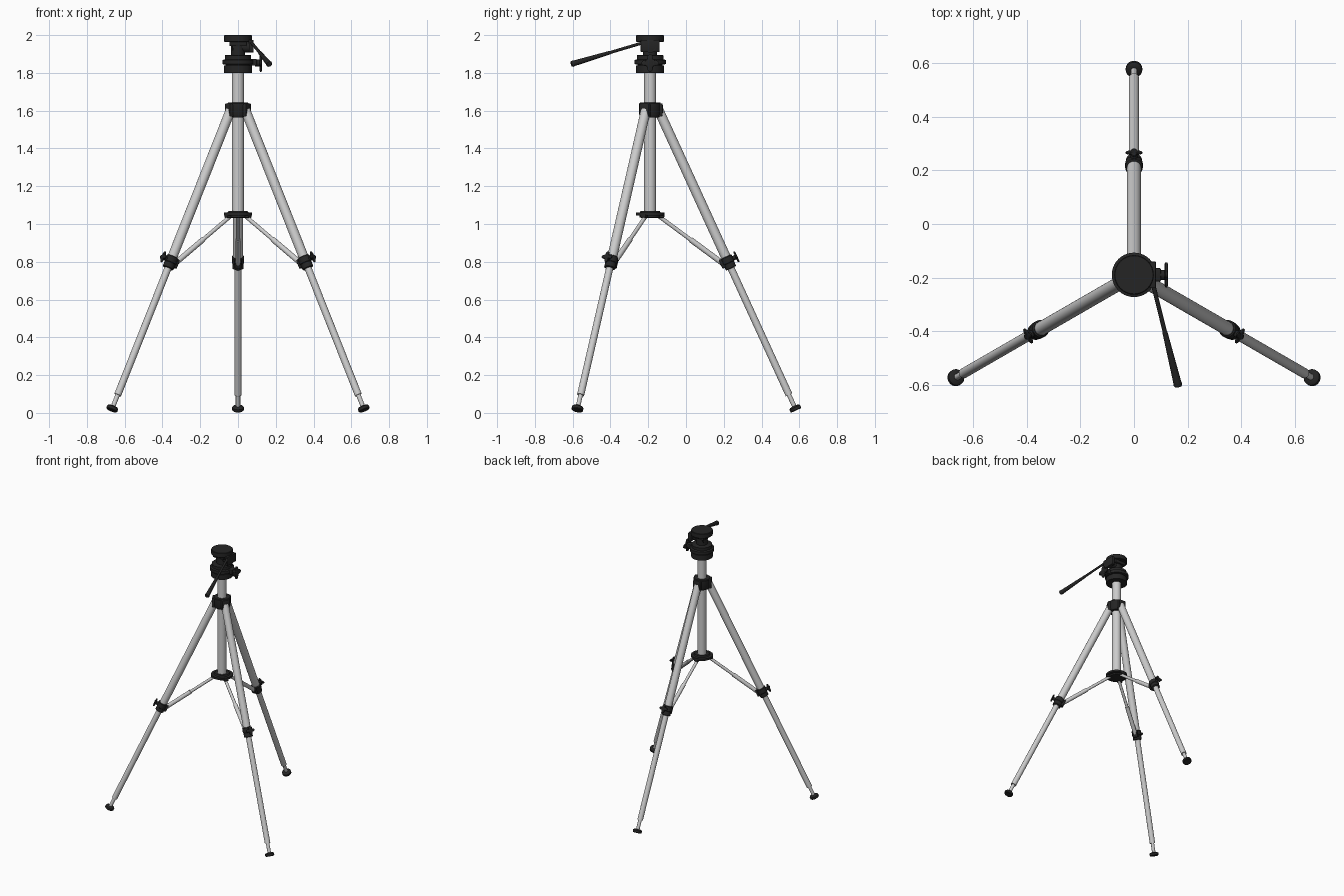
import bpy, bmesh, math
from mathutils import Vector, Matrix

if "Cube" in bpy.data.objects:
    bpy.data.objects.remove(bpy.data.objects["Cube"])

CY = -0.19                      # column axis position in y
black = bpy.data.materials.new("black_plastic")
black.diffuse_color = (0.018, 0.018, 0.018, 1)
black.use_nodes = True
black.node_tree.nodes["Principled BSDF"].inputs["Base Color"].default_value = black.diffuse_color


def frame(p, d):
    """Matrix at p whose local z runs along d."""
    return Matrix.Translation(p) @ Vector(d).to_track_quat('Z', 'Y').to_matrix().to_4x4()


def finish(name, bm, m, mat):
    bmesh.ops.recalc_face_normals(bm, faces=bm.faces)
    me = bpy.data.meshes.new(name)
    bm.to_mesh(me)
    bm.free()
    ob = bpy.data.objects.new(name, me)
    bpy.context.collection.objects.link(ob)
    ob.matrix_world = m
    if mat:
        me.materials.append(mat)
    bpy.ops.object.select_all(action='DESELECT')
    bpy.context.view_layer.objects.active = ob
    ob.select_set(True)
    bpy.ops.object.shade_smooth_by_angle(angle=math.radians(35))
    return ob


def lathe(name, profile, m, mat=black, n=32, lobes=0, depth=0.0):
    """Spin (radius, height) points about local z; lobes make a fluted knob."""
    bm = bmesh.new()
    rings = []
    for r, z in profile:
        ring = []
        for i in range(n):
            a = 2 * math.pi * i / n
            k = r * (1 + depth * (math.cos(lobes * a) - 1) / 2)
            ring.append(bm.verts.new((k * math.cos(a), k * math.sin(a), z)))
        rings.append(ring)
    for a, b in zip(rings, rings[1:]):
        for i in range(n):
            bm.faces.new((a[i], a[(i + 1) % n], b[(i + 1) % n], b[i]))
    bm.faces.new(rings[0])
    bm.faces.new(rings[-1])
    return finish(name, bm, m, mat)


def rod(name, p, q, r0, r1=None, mat=None, n=24):
    p, q = Vector(p), Vector(q)
    return lathe(name, [(r0, 0), (r1 or r0, (q - p).length)], frame(p, q - p), mat, n)


def box(name, size, m, bevel=0.004, mat=black):
    bm = bmesh.new()
    bmesh.ops.create_cube(bm, size=1, matrix=Matrix.Diagonal((*size, 1)))
    bmesh.ops.bevel(bm, geom=bm.edges[:], offset=bevel, segments=2, affect='EDGES', profile=0.5)
    return finish(name, bm, m, mat)


def knob(name, p, d, shaft, r, t, lobes):
    """Shaft with a lobed grip at its end."""
    p, d = Vector(p), Vector(d).normalized()
    rod(name + "_shaft", p, p + d * shaft, r * 0.4, mat=black)
    lathe(name + "_grip", [(r * .85, 0), (r, t * .25), (r, t * .75), (r * .8, t)],
          frame(p + d * (shaft - t * .3), d), black, 60, lobes, 0.45)


axis = Matrix.Translation((0, CY, 0))

# Centre column and top collar
rod("centre_column", (0, CY, 1.05), (0, CY, 1.81), 0.032, n=32)
lathe("leg_collar", [(.05, 1.565), (.058, 1.58), (.058, 1.637), (.054, 1.642)], axis)

# Spreader hub
lathe("spreader_hub", [(.045, 1.033), (.055, 1.035), (.055, 1.045), (.075, 1.046),
                       (.075, 1.060), (.055, 1.061), (.05, 1.07)], axis)

# Legs, each in a plane through the column
for i, deg in enumerate((90, 210, 330)):
    a = math.radians(deg)
    rad = Vector((math.cos(a), math.sin(a), 0))
    tan = Vector((-math.sin(a), math.cos(a), 0))
    up = Vector((0, 0, 1))

    def P(r, z):
        return Vector((0, CY, 0)) + rad * r + up * z

    def L(z):                   # point on the leg axis at height z
        return P(0.770 - 0.458 * (z - 0.02), z)

    along = (L(1) - L(0)).normalized()
    out = tan.cross(along)
    if out.dot(rad) < 0:
        out = -out
    basis = Matrix((tan, out, along)).transposed().to_4x4()
    s = "_%d" % (i + 1)
    rod("upper_leg" + s, L(0.79), L(1.60), 0.026)
    rod("lower_leg" + s, L(0.095), L(0.82), 0.019)
    rod("leg_tip" + s, L(0.03), L(0.11), 0.012)
    lathe("foot" + s, [(.027, 0), (.031, .004), (.031, .018), (.026, .023), (.014, .026)],
          frame(L(0.013), along))
    # Socket joining leg to collar
    box("leg_socket" + s, (0.06, 0.05, 0.072), Matrix.Translation(P(0.042, 1.603)) @
        Matrix((tan, rad, up)).transposed().to_4x4(), 0.008)
    # Clamp, strut lug and locking knob
    lathe("leg_clamp" + s, [(.025, 0), (.030, .003), (.030, .03), (.033, .033),
                            (.033, .064), (.028, .068)], frame(L(0.765), along))
    box("strut_lug" + s, (0.036, 0.03, 0.05), Matrix.Translation(L(0.803) - out * 0.027) @ basis)
    knob("leg_knob" + s, L(0.805) + out * 0.025, out, 0.024, 0.031, 0.011, 4)
    # Telescoping strut
    p, q = P(0.045, 1.042), L(0.805) - out * 0.03
    rod("strut_inner" + s, p, p.lerp(q, 0.6), 0.0105, n=16)
    rod("strut_outer" + s, p.lerp(q, 0.5), q, 0.0145, n=16)
    box("hub_lug" + s, (0.034, 0.04, 0.02), Matrix.Translation(P(0.055, 1.043)) @
        Matrix((tan, rad, up)).transposed().to_4x4())

# Pan head base
lathe("pan_base", [(.074, 1.800), (.074, 1.838), (.066, 1.840), (.066, 1.845), (.083, 1.846),
                   (.083, 1.868), (.070, 1.872), (.070, 1.893), (.064, 1.896)], axis, n=40)
box("pan_lock_block", (0.06, 0.05, 0.036), Matrix.Translation((0.07, CY, 1.856)))
knob("pan_knob", (0.09, CY, 1.852), (1, 0, 0), 0.028, 0.047, 0.014, 4)

# Tilt yoke and pivot
lathe("tilt_neck", [(.037, 1.89), (.037, 1.952)], axis)
rod("tilt_barrel", (-0.03, CY, 1.937), (0.082, CY, 1.937), 0.03, mat=black, n=32)
box("tilt_bracket", (0.024, 0.1, 0.064), Matrix.Translation((0.07, CY, 1.942)))
box("plate_mount", (0.09, 0.09, 0.03), Matrix.Translation((0.0, CY, 1.957)))

# Camera plate
lathe("camera_plate", [(.070, 1.964), (.074, 1.967), (.074, 1.997), (.071, 2.0)], axis, n=32)

# Pan handle with tapered grip
h0, h1 = Vector((0.07, -0.22, 1.962)), Vector((0.165, -0.605, 1.847))
rod("handle_rod", h0, h0.lerp(h1, 0.6), 0.008, mat=black, n=16)
lathe("handle_grip", [(.007, 0), (.0095, .01), (.015, .21), (.0165, .222), (.0135, .228)],
      frame(h1 - (h1 - h0).normalized() * 0.226, h1 - h0), black, 20)
